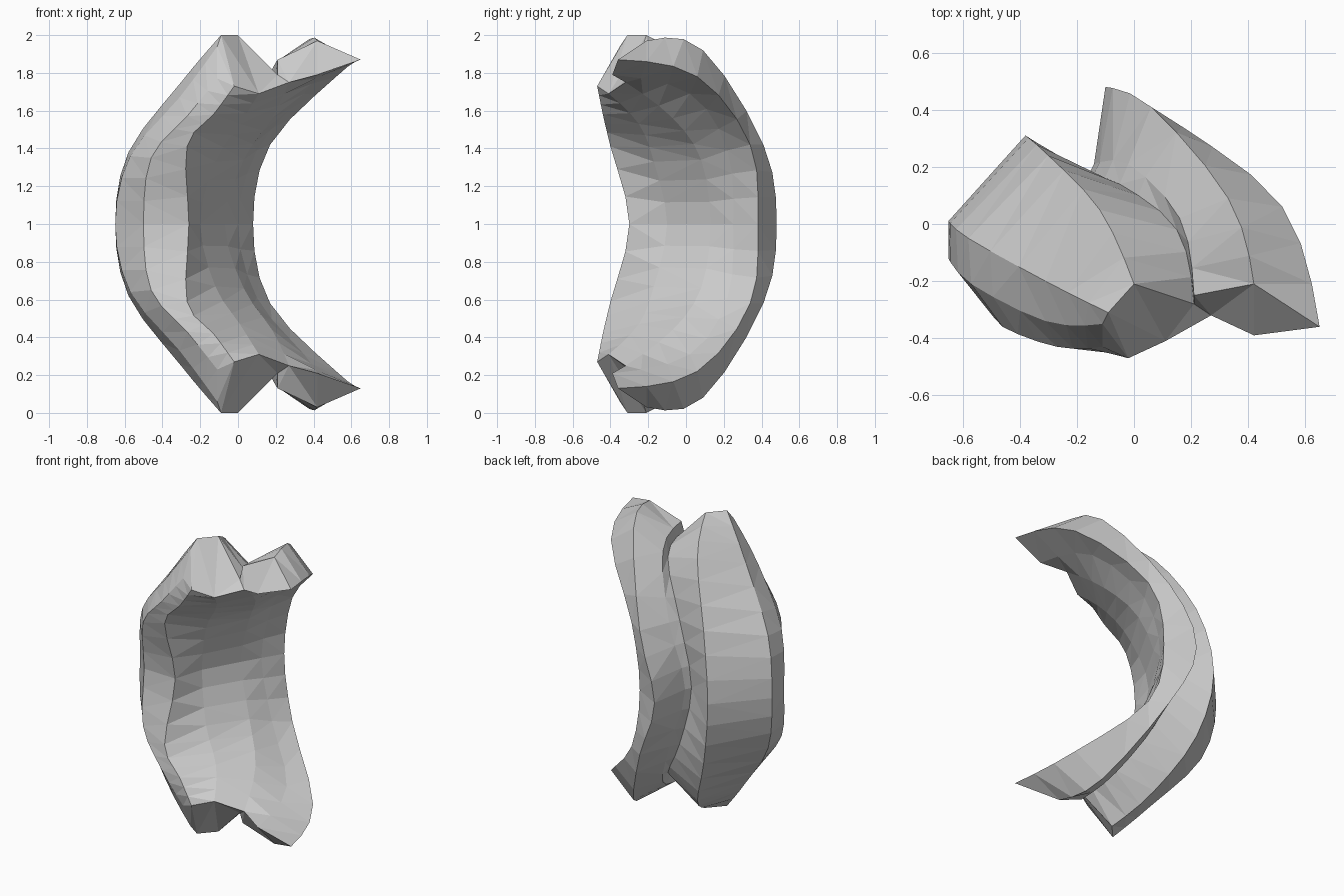
import bpy, bmesh
from mathutils import Vector as V

if "Cube" in bpy.data.objects:
    bpy.data.objects.remove(bpy.data.objects["Cube"])

# Lengthwise rails of the upper half, from the middle (z = 1) to the tip
rear_lobe = [
    [(-.07, .13, 1), (.03, .08, 1.34), (.18, -.07, 1.56), (.27, -.32, 1.75)],   # inner hollow
    [(0, .25, 1), (.10, .22, 1.39), (.35, .02, 1.69), (.42, -.39, 1.79)],
    [(.08, .38, 1), (.17, .34, 1.42), (.52, .06, 1.78), (.65, -.36, 1.87)],     # rim
    [(-.10, .48, 1), (.06, .41, 1.42), (.33, .09, 1.92), (.42, -.21, 1.97)],    # back ridge
    [(-.14, .21, 1), (-.02, .21, 1.42), (.16, .02, 1.78), (.21, -.25, 1.87)],
]
front_lobe = [
    [(-.16, .17, 1), (-.05, .14, 1.42), (.15, -.02, 1.73), (.21, -.28, 1.79)],  # groove
    [(-.38, .31, 1), (-.30, .24, 1.45), (-.12, .05, 1.82), (0, -.21, 2)],       # back ridge
    [(-.65, .01, 1), (-.58, -.05, 1.38), (-.31, -.20, 1.74), (-.09, -.31, 2)],
    [(-.65, -.12, 1), (-.57, -.21, 1.36), (-.31, -.34, 1.67), (-.11, -.35, 1.94)],
    [(-.50, -.29, 1), (-.46, -.36, 1.35), (-.27, -.43, 1.57), (-.11, -.43, 1.77)],
    [(-.26, -.30, 1), (-.27, -.40, 1.41), (-.13, -.44, 1.58), (-.02, -.47, 1.73)],
    [(-.20, -.10, 1), (-.12, -.17, 1.33), (.01, -.25, 1.53), (.11, -.41, 1.69)],  # inner hollow
]
STEPS = 3


def smooth_rail(points):
    """Catmull-Rom samples; the rail is mirrored at the middle."""
    p = [V(q) - V((0, 0, 1)) for q in points]
    p = [V((p[1].x, p[1].y, -p[1].z))] + p + [1.5 * (p[3] - p[2]) - .5 * (p[2] - p[1]) + p[3]]
    out = []
    for i in range(1, len(p) - 2):
        a, b, c, d = p[i - 1:i + 3]
        for k in range(STEPS):
            t = k / STEPS
            out.append(.5 * (2 * b + (c - a) * t + (2 * a - 5 * b + 4 * c - d) * t * t
                             + (3 * b - a - 3 * c + d) * t ** 3))
    return out + [p[-2]]


# Skin the rails into a closed two-lobed crescent
bm = bmesh.new()
rails = [[bm.verts.new(p) for p in smooth_rail(r)] for r in rear_lobe + front_lobe]
for v in (r[0] for r in rails):
    v.co.z = 0
for a, b in zip(rails, rails[1:] + rails[:1]):
    for i in range(len(a) - 1):
        bm.faces.new((a[i], b[i], b[i + 1], a[i + 1]))

# End caps, one for each lobe
tips = [r[-1] for r in rails]
caps = [bm.faces.new(tips[:6]), bm.faces.new(tips[5:] + tips[:1])]
bmesh.ops.triangulate(bm, faces=bm.faces[:])
bmesh.ops.recalc_face_normals(bm, faces=bm.faces[:])
mesh = bpy.data.meshes.new("crescent_shell")
bm.to_mesh(mesh)
bm.free()
shell = bpy.data.objects.new("crescent_shell", mesh)
shell.location.z = 1
bpy.context.collection.objects.link(shell)

# Lower half
mirror = shell.modifiers.new("lower_half", 'MIRROR')
mirror.use_axis = (False, False, True)
mirror.use_clip = True
mirror.merge_threshold = .002
